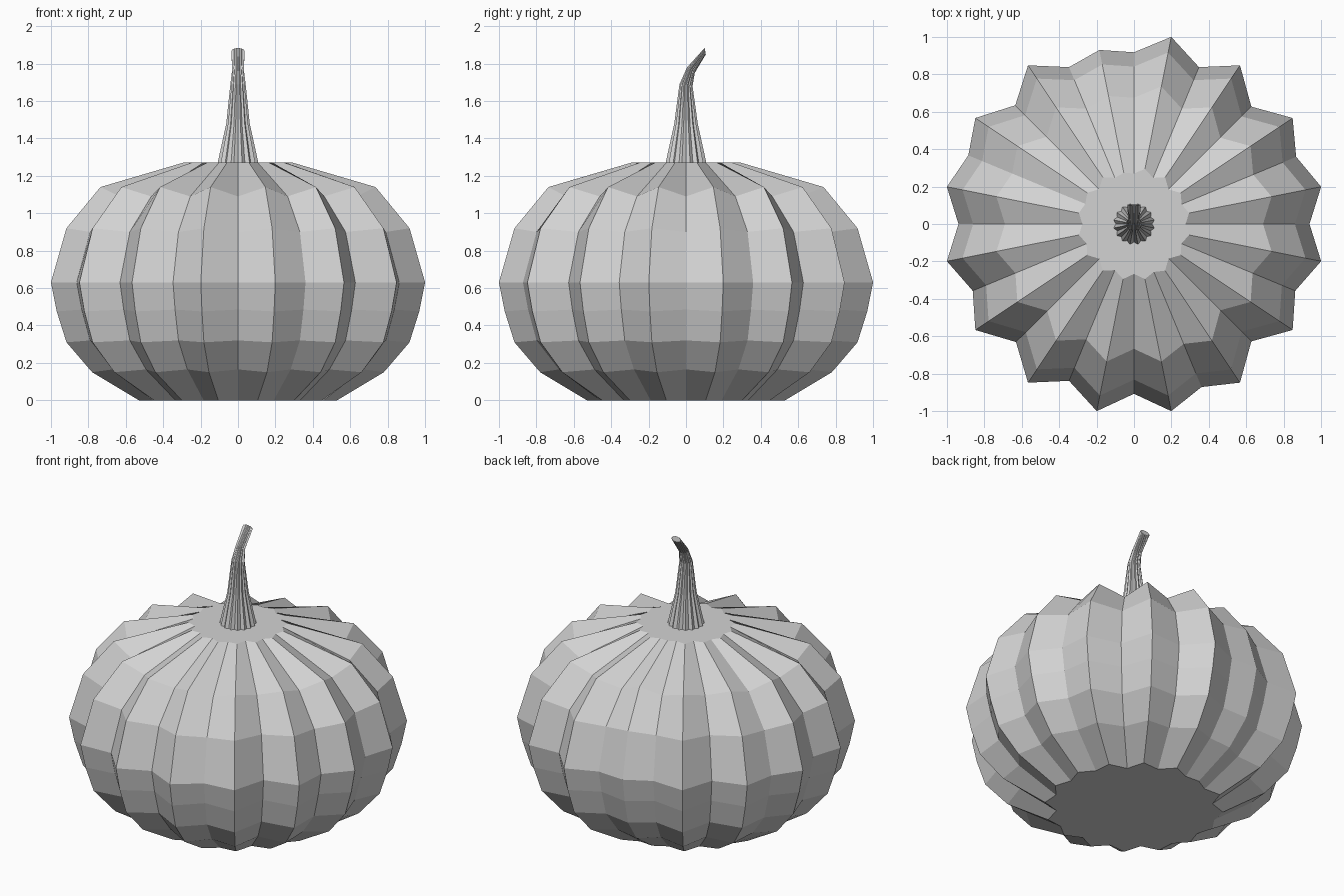
import bpy, bmesh, math
from mathutils import Vector

if "Cube" in bpy.data.objects:
    bpy.data.objects.remove(bpy.data.objects["Cube"])

grey = bpy.data.materials.new("plain_grey")
grey.diffuse_color = (0.65, 0.65, 0.65, 1)
grey.use_nodes = True
grey.node_tree.nodes["Principled BSDF"].inputs["Base Color"].default_value = grey.diffuse_color


def loft(name, rings):
    """Skin equal-length rings of points with quads and cap both ends."""
    bm = bmesh.new()
    loops = [[bm.verts.new(p) for p in ring] for ring in rings]
    n = len(loops[0])
    for a, b in zip(loops, loops[1:]):
        for i in range(n):
            j = (i + 1) % n
            bm.faces.new((a[i], a[j], b[j], b[i]))
    bm.faces.new(loops[0][::-1])
    bm.faces.new(loops[-1])
    bmesh.ops.recalc_face_normals(bm, faces=bm.faces)
    mesh = bpy.data.meshes.new(name)
    bm.to_mesh(mesh)
    bm.free()
    mesh.materials.append(grey)
    ob = bpy.data.objects.new(name, mesh)
    bpy.context.collection.objects.link(ob)
    return ob


RIBS = 16
STEP = 2 * math.pi / RIBS

# Pumpkin body: ridge radius, ridge height, valley height
profile = [(0.54, 0.0, 0.0), (0.795, 0.15, 0.165), (0.935, 0.31, 0.32),
           (0.988, 0.475, 0.485), (1.02, 0.63, 0.63), (0.935, 0.92, 0.90),
           (0.75, 1.14, 1.09), (0.30, 1.27, 1.27)]
# Slightly uneven valley depths, counter-clockwise from +x
valleys = [0.92, 0.92, 0.87, 0.89, 0.90, 0.89, 0.88, 0.94,
           0.92, 0.915, 0.875, 0.89, 0.89, 0.925, 0.87, 0.915]

body_rings = []
for r, z_ridge, z_valley in profile:
    ring = []
    for k in range(RIBS):
        a = k * STEP
        v = r * valleys[k]
        ring.append((v * math.cos(a), v * math.sin(a), z_valley))
        a += STEP / 2
        w = r * (0.93 if k == 4 else 1.0)      # one flatter rib at the back
        ring.append((w * math.cos(a), w * math.sin(a), z_ridge))
    body_rings.append(ring)
loft("pumpkin_body", body_rings)

# Ribbed stem bending backwards: y, z, half width, half depth, tilt in degrees
path = [(0, 1.265, 0.112, 0.112, 0), (0, 1.48, 0.064, 0.064, 0),
        (0, 1.685, 0.042, 0.036, 8), (0.026, 1.765, 0.032, 0.026, 35),
        (0.103, 1.867, 0.036, 0.018, 80)]
stem_rings = []
for y, z, width, depth, tilt in path:
    t = math.radians(tilt)
    ring = []
    for i in range(2 * RIBS):
        a = i * STEP / 2
        s = 1.0 if i % 2 else 0.87
        u, v = s * width * math.cos(a), s * depth * math.sin(a)
        ring.append(Vector((u, y + v * math.cos(t), z - v * math.sin(t))))
    stem_rings.append(ring)
loft("stem", stem_rings)
